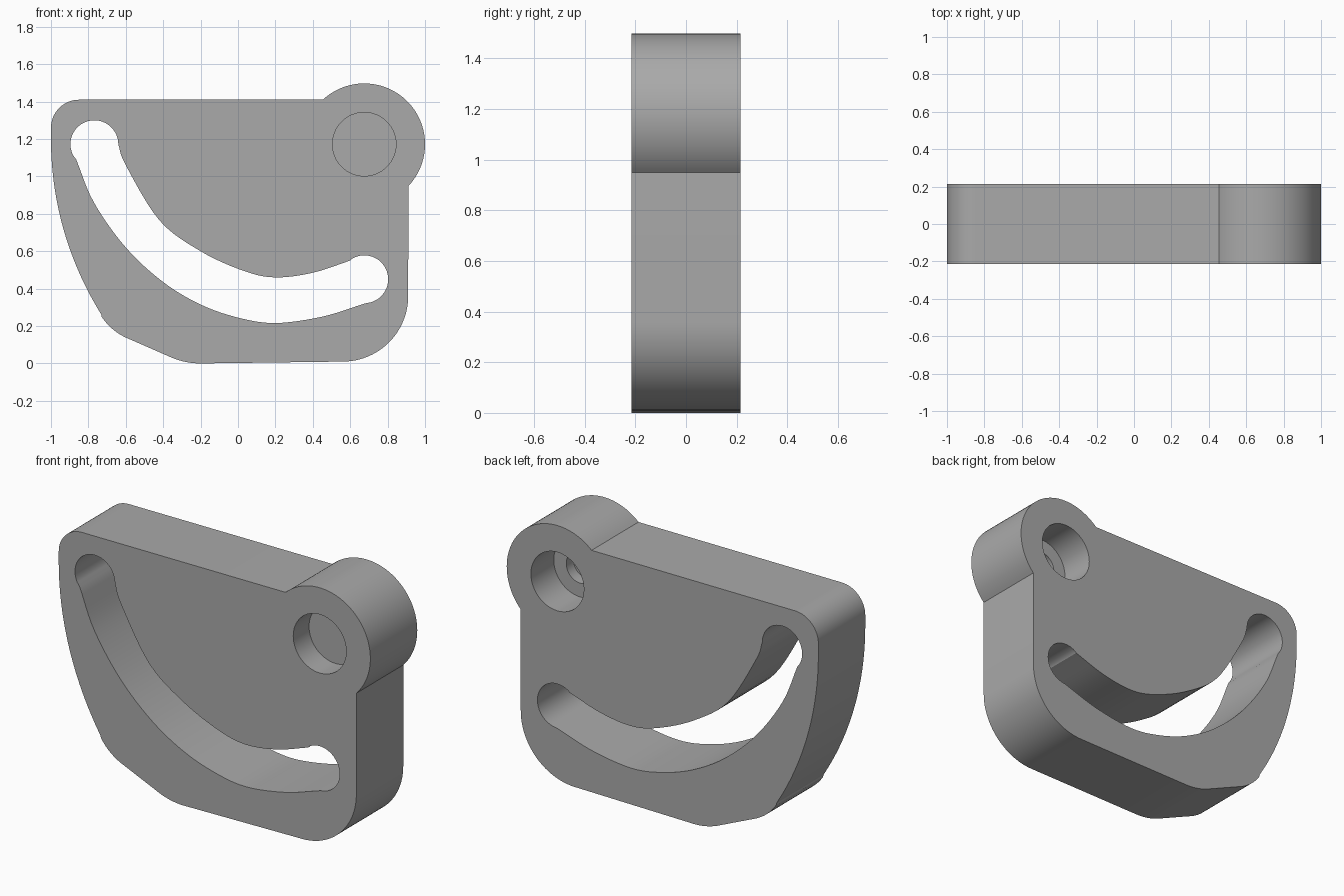
import bpy, bmesh
from math import pi, sin, cos, radians
from mathutils import Vector

cube = bpy.data.objects.get("Cube")
if cube:
    bpy.data.objects.remove(cube)

HALF = 0.215            # half of the plate thickness
PIVOT = (0.675, 1.172)  # centre of the round boss

grey = bpy.data.materials.new("light grey")
grey.use_nodes = True
grey.diffuse_color = (0.4, 0.4, 0.4, 1)
grey.node_tree.nodes["Principled BSDF"].inputs["Base Color"].default_value = (0.4, 0.4, 0.4, 1)


def arc(centre, radius, start, end, steps=24):
    """Points on an arc in the x-z plane, angles in degrees."""
    angles = [radians(start + (end - start) * i / steps) for i in range(steps + 1)]
    return [Vector((centre[0] + radius * cos(a), centre[1] + radius * sin(a))) for a in angles]


def smooth_path(points, steps=6):
    """Catmull-Rom curve through the points."""
    p = [Vector(q) for q in points]
    p = [2 * p[0] - p[1]] + p + [2 * p[-1] - p[-2]]
    out = []
    for a, b, c, d in zip(p, p[1:], p[2:], p[3:]):
        for i in range(steps):
            t = i / steps
            out.append(0.5 * (2 * b + (c - a) * t + (2 * a - 5 * b + 4 * c - d) * t ** 2
                              + (3 * b - a - 3 * c + d) * t ** 3))
    return out + [p[-2]]


def prism(name, outline, y0, y1):
    """Extrude an x-z outline from y0 to y1."""
    bm = bmesh.new()
    face = bm.faces.new([bm.verts.new((p.x, y0, p.y)) for p in outline])
    side = bmesh.ops.extrude_face_region(bm, geom=[face])["geom"]
    verts = [g for g in side if isinstance(g, bmesh.types.BMVert)]
    bmesh.ops.translate(bm, verts=verts, vec=(0, y1 - y0, 0))
    bmesh.ops.recalc_face_normals(bm, faces=bm.faces)
    mesh = bpy.data.meshes.new(name)
    bm.to_mesh(mesh)
    bm.free()
    mesh.materials.append(grey)
    obj = bpy.data.objects.new(name, mesh)
    bpy.context.collection.objects.link(obj)
    return obj


def disc(radius):
    return arc(PIVOT, radius, 0, 360, 64)[:-1]


# Plate outline: boss, right side, rounded corner, base, bevelled toe, bowed left side
outline = arc(PIVOT, 0.325, 132.5, -43.5, 48)
outline += arc((0.56, 0.36), 0.35, 0, -90)
outline += arc((-0.2, 0.4), 0.4, -90, -115, 10)
outline += arc((-0.47, 0.42), 0.31, -115, -147, 10)
outline += arc((0.77, 1.2), 1.77, 212, 180, 30)
outline += arc((-0.85, 1.26), 0.15, 180, 90, 16)
plate = prism("slotted_plate", outline, -HALF, HALF)

# Curved slot with a round pocket at each end
slot = smooth_path([(-0.64, 1.17), (-0.6, 1.06), (-0.42, 0.765), (-0.2, 0.6),
                    (0.03, 0.495), (0.2, 0.46), (0.4, 0.485), (0.6, 0.55)])
slot += arc((0.675, 0.45), 0.128, 122, -85)
slot += smooth_path([(0.67, 0.318), (0.45, 0.25), (0.2, 0.216), (0, 0.245), (-0.2, 0.315),
                     (-0.4, 0.435), (-0.6, 0.62), (-0.77, 0.86), (-0.865, 1.09)])
slot += arc((-0.768, 1.172), 0.128, 208, 4)

# Front pocket, rear counterbore and its narrower inner bore
cutters = [
    prism("slot_cutter", slot, -0.4, 0.4),
    prism("front_pocket_cutter", disc(0.17), -0.4, -HALF + 0.145),
    prism("rear_pocket_cutter", disc(0.17), HALF - 0.21, 0.4),
    prism("inner_bore_cutter", disc(0.09), HALF - 0.275, 0.35),
]
bpy.context.view_layer.objects.active = plate
for cutter in cutters:
    cutter.hide_render = True
    mod = plate.modifiers.new(cutter.name, "BOOLEAN")
    mod.operation, mod.solver, mod.object = "DIFFERENCE", "EXACT", cutter
    bpy.ops.object.modifier_apply(modifier=mod.name)
    bpy.data.objects.remove(cutter)

for obj in bpy.context.selected_objects:
    obj.select_set(False)
plate.select_set(True)
bpy.ops.object.shade_smooth_by_angle(angle=radians(25))
